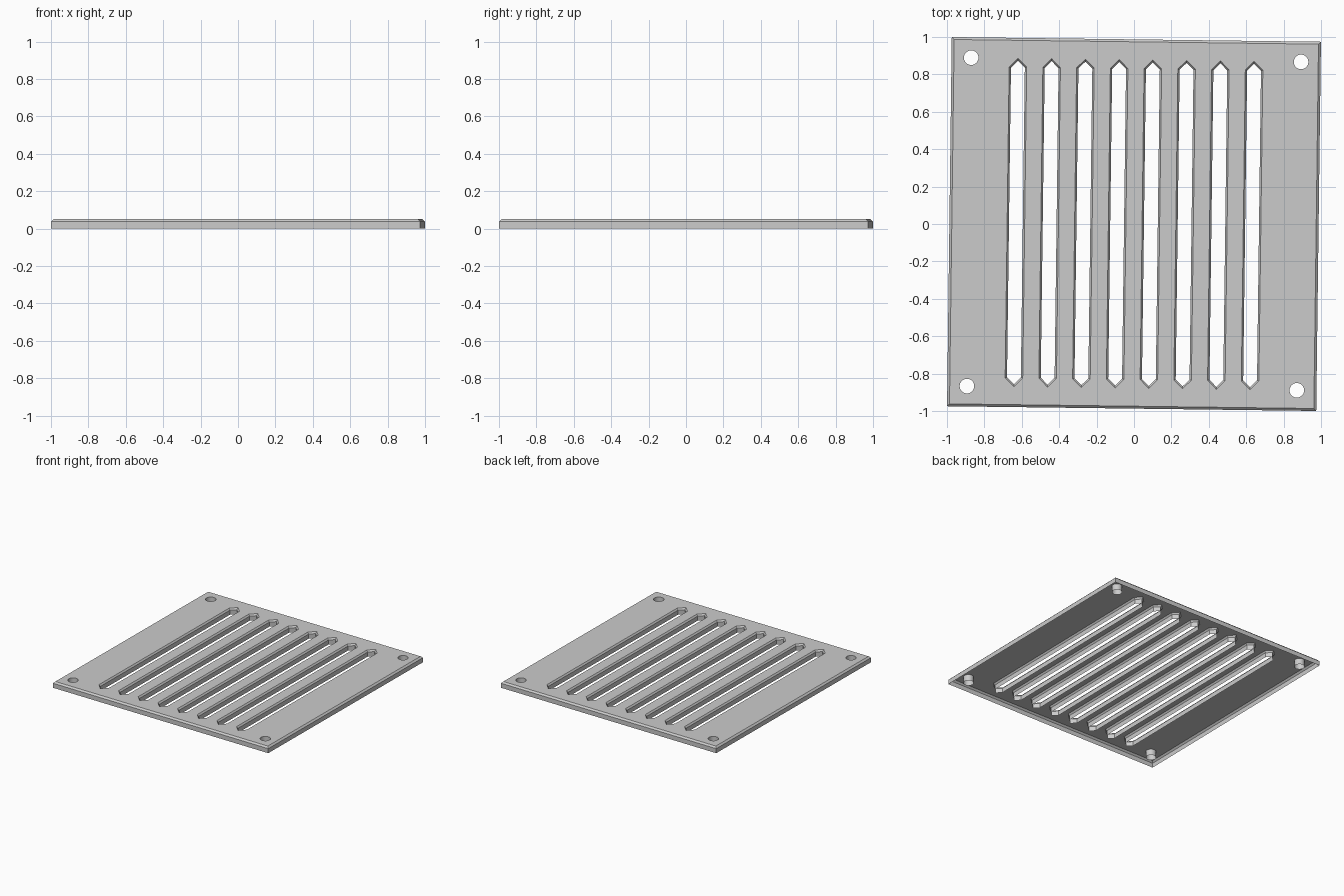
import bpy, bmesh
from math import sin, cos, pi, radians
from mathutils import Matrix, Vector

cube = bpy.data.objects.get("Cube")
if cube:
    bpy.data.objects.remove(cube)

HEIGHT, CHAMFER_Z, INSET = 0.05, 0.037, 0.013
HALF = 0.987                    # half side of the square plate
TURN = radians(-0.73)           # slight turn of the plate in plan

grey = bpy.data.materials.new("light_grey")
grey.use_nodes = True
colour = (0.6, 0.6, 0.6, 1)
grey.diffuse_color = colour
grey.node_tree.nodes["Principled BSDF"].inputs["Base Color"].default_value = colour


def square(h):
    return [(-h, -h), (h, -h), (h, h), (-h, h)]


def slot(cx, w, l):
    """Long slot with pointed ends."""
    s = l - w
    return [(cx + x, y) for x, y in
            [(-w, -s), (0, -l), (w, -s), (w, s), (0, l), (-w, s)]]


def circle(cx, cy, r, n=32):
    return [(cx + r * cos(2 * pi * i / n), cy + r * sin(2 * pi * i / n)) for i in range(n)]


bm = bmesh.new()


def wall(rings, hole):
    """Skin a stack of (outline, z) rings and return the top ring's edges."""
    loops = [[bm.verts.new((x, y, z)) for x, y in pts] for pts, z in rings]
    n = len(loops[0])
    for low, high in zip(loops, loops[1:]):
        for i in range(n):
            j = (i + 1) % n
            quad = [low[i], low[j], high[j], high[i]]
            bm.faces.new(quad[::-1] if hole else quad)
    top = loops[-1]
    return [bm.edges.get((top[i], top[(i + 1) % n])) for i in range(n)]


# Chamfered outer rim
rim = wall([(square(HALF), 0), (square(HALF), CHAMFER_Z),
            (square(HALF - INSET), HEIGHT)], False)

# Eight chamfered vent slots
for i in range(8):
    cx = (i - 3.5) * 0.1804
    narrow, wide = slot(cx, 0.037, 0.865), slot(cx, 0.047, 0.878)
    rim += wall([(narrow, 0), (narrow, CHAMFER_Z), (wide, HEIGHT)], True)

# Four corner screw holes
for sx in (-1, 1):
    for sy in (-1, 1):
        ring = circle(sx * 0.882, sy * 0.878, 0.039)
        rim += wall([(ring, 0), (ring, HEIGHT)], True)

# Top sheet between the rim and the openings; the underside stays open
bmesh.ops.triangle_fill(bm, edges=rim, use_beauty=True, normal=Vector((0, 0, 1)))
for f in bm.faces:
    if all(v.co.z > HEIGHT - 0.001 for v in f.verts) and f.normal.z < 0:
        f.normal_flip()
bmesh.ops.rotate(bm, verts=bm.verts, cent=(0, 0, 0), matrix=Matrix.Rotation(TURN, 3, "Z"))

mesh = bpy.data.meshes.new("vent_plate")
bm.to_mesh(mesh)
bm.free()
mesh.materials.append(grey)
plate = bpy.data.objects.new("vent_plate", mesh)
bpy.context.collection.objects.link(plate)
bpy.context.view_layer.objects.active = plate
plate.select_set(True)
bpy.ops.object.shade_smooth_by_angle(angle=radians(25))
